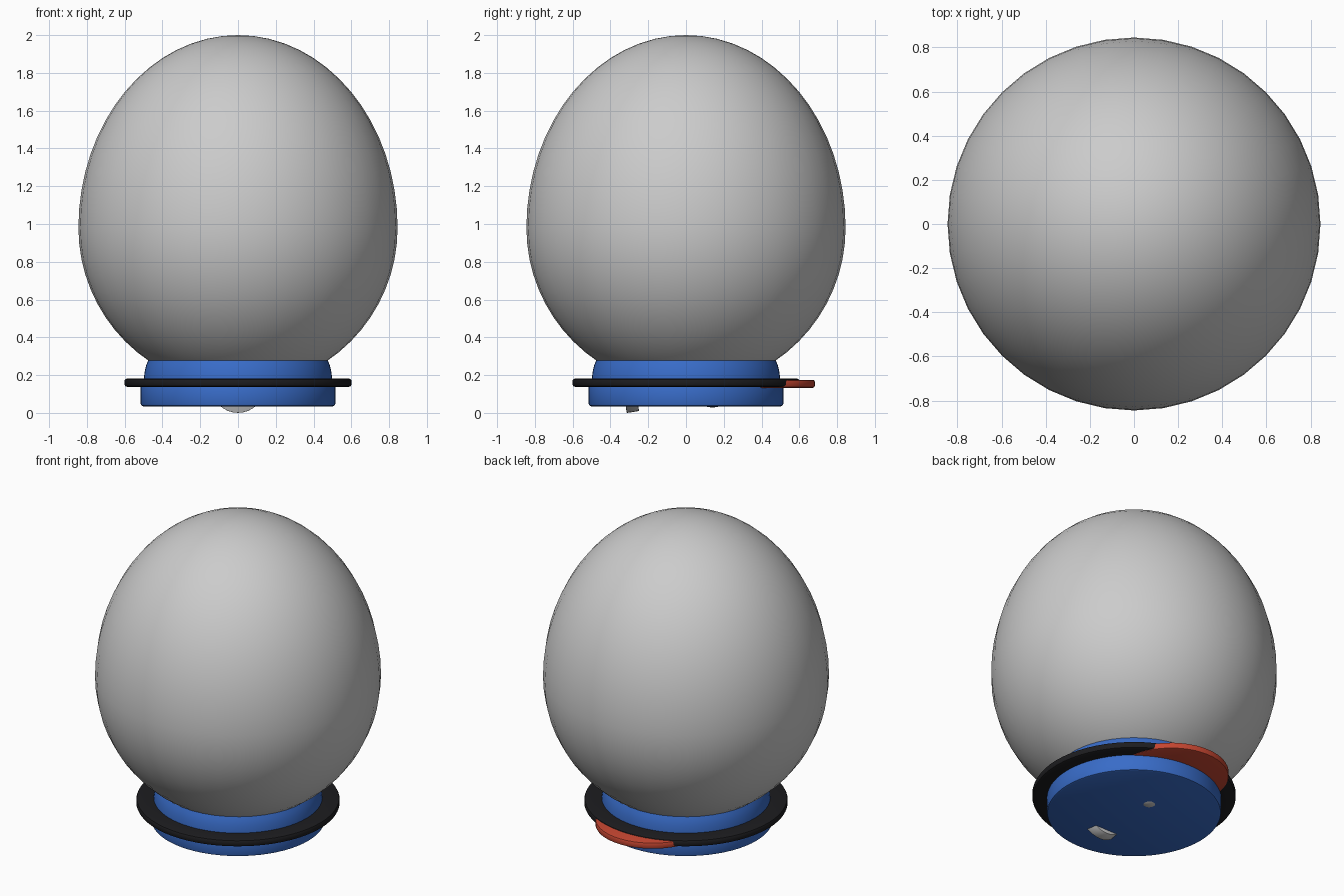
import bpy, bmesh, math
from mathutils import Matrix

if "Cube" in bpy.data.objects:
    bpy.data.objects.remove(bpy.data.objects["Cube"])


def material(name, rgb):
    m = bpy.data.materials.new(name)
    m.diffuse_color = (*rgb, 1)
    m.use_nodes = True
    m.node_tree.nodes["Principled BSDF"].inputs["Base Color"].default_value = m.diffuse_color
    return m


BLUE = material("blue", (0.04, 0.15, 0.58))
BLACK = material("black", (0.012, 0.012, 0.014))
RED = material("red", (0.55, 0.06, 0.03))


def lathe(name, profile, mat=None, segs=40, matrix=Matrix(), closed=False, angle=35):
    """Revolve an (r, z) profile around z; ends at r = 0 are welded."""
    bm = bmesh.new()
    verts = [bm.verts.new((r, 0, z)) for r, z in profile]
    edges = [bm.edges.new(p) for p in zip(verts, verts[1:])]
    if closed:
        edges.append(bm.edges.new((verts[-1], verts[0])))
    bmesh.ops.spin(bm, geom=verts + edges, axis=(0, 0, 1), cent=(0, 0, 0),
                   steps=segs, angle=2 * math.pi)
    bmesh.ops.remove_doubles(bm, verts=bm.verts, dist=1e-5)
    bmesh.ops.recalc_face_normals(bm, faces=bm.faces)
    bm.transform(matrix)
    me = bpy.data.meshes.new(name)
    bm.to_mesh(me)
    bm.free()
    ob = bpy.data.objects.new(name, me)
    bpy.context.collection.objects.link(ob)
    if mat:
        me.materials.append(mat)
    bpy.ops.object.select_all(action='DESELECT')
    ob.select_set(True)
    bpy.context.view_layer.objects.active = ob
    bpy.ops.object.shade_smooth_by_angle(angle=math.radians(angle))
    return ob


def disc_profile(r, z0, z1, b):
    """Solid disc with softened rims."""
    c = b * 0.3
    return [(0, z0), (r - b, z0), (r - c, z0 + c), (r, z0 + b),
            (r, z1 - b), (r - c, z1 - c), (r - b, z1), (0, z1)]


# Egg shell: taller above its widest line than below
egg = []
for i in range(33):
    t = math.pi * i / 32
    c = math.cos(t)
    egg.append((0.845 * max(0, math.sin(t)) if 0 < i < 32 else 0,
                0.98 + c * (1.02 if c > 0 else 0.85)))
lathe("egg_shell", egg)

# Blue base: foot drum and tapered collar
lathe("base_drum", disc_profile(0.515, 0.035, 0.15, 0.012), BLUE, 64)
lathe("base_collar", [(0, 0.12), (0.5, 0.12), (0.498, 0.19), (0.493, 0.225),
                      (0.485, 0.255), (0.475, 0.278), (0, 0.278)], BLUE, 64)

# Black rim ring
lathe("rim_ring", [(0.48, 0.138), (0.588, 0.138), (0.597, 0.142), (0.601, 0.15),
                   (0.601, 0.17), (0.597, 0.178), (0.588, 0.182), (0.48, 0.182)],
      BLACK, 64, closed=True)

# Red round tab at the back
lathe("back_tab", disc_profile(0.34, 0.133, 0.175, 0.01), RED, 48,
      Matrix.Translation((0, 0.342, 0)))

# Small parts showing under the base
lathe("front_foot", disc_profile(0.14, -0.033, 0.033, 0.004), None, 32,
      Matrix.Translation((0, -0.303, 0.143)) @ Matrix.Rotation(math.radians(99), 4, 'X'))
ball = [(0.1 * math.sin(math.pi * i / 12) if 0 < i < 12 else 0,
         0.128 + 0.1 * math.cos(math.pi * i / 12)) for i in range(13)]
lathe("under_knob", ball, None, 24, Matrix.Translation((0, 0.14, 0)))
